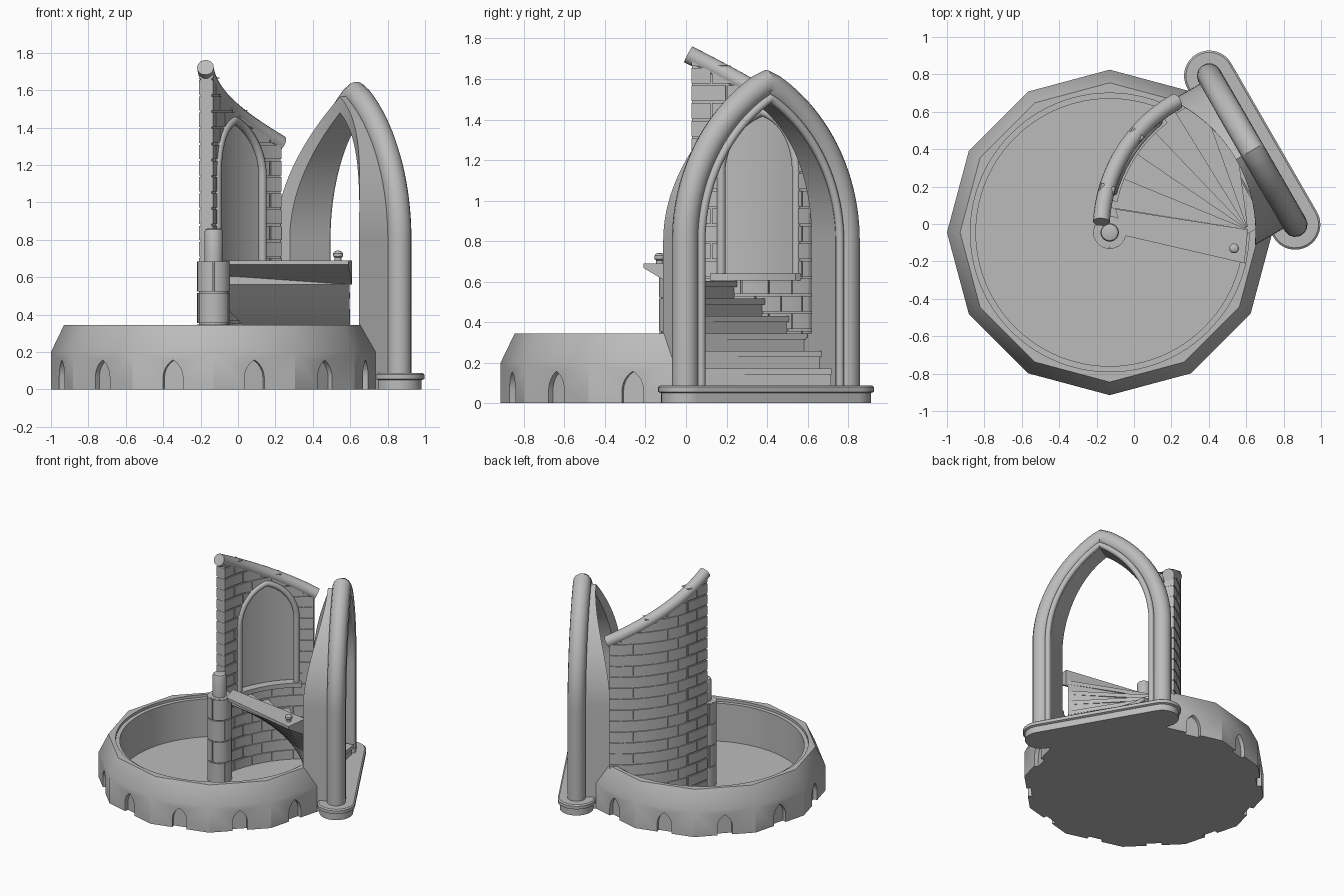
import bpy, bmesh
from math import sin, cos, radians, acos, sqrt, pi
from mathutils import Vector

if "Cube" in bpy.data.objects:
    bpy.data.objects.remove(bpy.data.objects["Cube"])

stone = bpy.data.materials.new("grey stone")
stone.use_nodes = True
stone.diffuse_color = (0.5, 0.5, 0.5, 1)
stone.node_tree.nodes["Principled BSDF"].inputs["Base Color"].default_value = (0.5, 0.5, 0.5, 1)

HUB = (-0.13, -0.045)       # centre of the basin
AXIS = (0.61, -0.03)        # axis of the winding stair
parts = []


def add_object(name, data):
    ob = bpy.data.objects.new(name, data)
    bpy.context.collection.objects.link(ob)
    return ob


def finish(name, bm):
    bmesh.ops.recalc_face_normals(bm, faces=bm.faces)
    me = bpy.data.meshes.new(name)
    bm.to_mesh(me)
    bm.free()
    me.materials.append(stone)
    ob = add_object(name, me)
    parts.append(ob)
    return ob


def loft(bm, rings, closed=False):
    """Join rings of points; cap the ends, or close the loop of rings."""
    vs = [[bm.verts.new(p) for p in r] for r in rings]
    n = len(vs[0])
    pairs = list(zip(vs, vs[1:])) + ([(vs[-1], vs[0])] if closed else [])
    for a, b in pairs:
        for i in range(n):
            j = (i + 1) % n
            bm.faces.new((a[i], a[j], b[j], b[i]))
    if not closed:
        bm.faces.new(vs[0])
        bm.faces.new(vs[-1])


def polar(c, r, deg, z):
    return Vector((c[0] + r * cos(radians(deg)), c[1] + r * sin(radians(deg)), z))


def turned(bm, c, levels, n=48, start=0):
    loft(bm, [[polar(c, r, start + 360 * i / n, z) for i in range(n)] for r, z in levels])


def sector(bm, c, r0, r1, a0, a1, low, high, n=4):
    """Curved block; low and high are heights or functions of the angle."""
    f = lambda h, a: h(a) if callable(h) else h
    rings = []
    for i in range(n + 1):
        a = a0 + (a1 - a0) * i / n
        lo, hi = f(low, a), f(high, a)
        rings.append([polar(c, r0, a, lo), polar(c, r1, a, lo),
                      polar(c, r1, a, hi), polar(c, r0, a, hi)])
    loft(bm, rings)


def pointed(half, rad, spring, bottom, n=14):
    """Outline of a pointed arch as (across, height) pairs."""
    end = acos((rad - half) / rad)
    side = [(half, bottom)]
    for i in range(n + 1):
        t = end * i / n
        side.append((rad * cos(t) - rad + half, spring + rad * sin(t)))
    return side + [(-u, z) for u, z in side[-2::-1]]


def place(deg, t, v, z):
    """Point at distance t from the hub towards deg, shifted sideways by v."""
    a = radians(deg)
    return Vector((HUB[0] + t * cos(a) - v * sin(a), HUB[1] + t * sin(a) + v * cos(a), z))


def tube(name, pts, rad):
    cu = bpy.data.curves.new(name, "CURVE")
    cu.dimensions = "3D"
    cu.bevel_depth, cu.bevel_resolution, cu.use_fill_caps = rad, 5, True
    sp = cu.splines.new("POLY")
    sp.points.add(len(pts) - 1)
    for p, q in zip(sp.points, pts):
        p.co = (*q, 1)
    tmp = add_object(name + " path", cu)
    me = bpy.data.meshes.new_from_object(tmp.evaluated_get(bpy.context.evaluated_depsgraph_get()))
    bpy.data.objects.remove(tmp)
    me.materials.clear()
    me.materials.append(stone)
    parts.append(add_object(name, me))


def cut(target, cutter, keep=False):
    mod = target.modifiers.new("cut", "BOOLEAN")
    mod.operation, mod.solver, mod.object = "DIFFERENCE", "EXACT", cutter
    me = bpy.data.meshes.new_from_object(target.evaluated_get(bpy.context.evaluated_depsgraph_get()))
    target.modifiers.clear()
    target.data = me
    if not keep:
        parts.remove(cutter)
        bpy.data.objects.remove(cutter)


# Twelve-sided basin with a stepped round well
bm = bmesh.new()
turned(bm, HUB, [(0.87, 0), (0.87, 0.2), (0.8, 0.345)], 12, 90)
basin = finish("basin", bm)
for rad, floor in ((0.745, 0.325), (0.715, 0.025)):
    bm = bmesh.new()
    turned(bm, HUB, [(rad, floor), (rad, 0.5)], 96)
    cut(basin, finish("well cutter", bm))

# Doorway through the basin wall
bm = bmesh.new()
loft(bm, [[place(30, t, v, z) for t, v in ((0.5, -0.373), (1.1, -0.373), (1.1, 0.373), (0.5, 0.373))]
          for z in (0.025, 0.6)])
cut(basin, finish("doorway cutter", bm))

# Small pointed niches around the basin
bm = bmesh.new()
for k in range(2, 12):
    outline = pointed(0.055, 0.11, 0.062, -0.02, 6)
    loft(bm, [[place(15 + 30 * k, t, u, z) for u, z in outline] for t in (0.81, 0.9)])
cut(basin, finish("niche cutter", bm))

# Plinth below the great arch
bm = bmesh.new()
rings = []
for rad, z in ((0.12, 0), (0.12, 0.05), (0.135, 0.056), (0.135, 0.08), (0.125, 0.088)):
    ring = []
    for side in (1, -1):
        for i in range(17):
            a = pi * i / 16
            ring.append(place(30, 0.88 + side * rad * cos(a), side * (0.459 + rad * sin(a)), z))
    rings.append(ring)
loft(bm, rings)
finish("arch_plinth", bm)

# Great arch: heavy roll, thin rib and deep reveal
tube("arch_roll", [place(30, 0.88, u, z) for u, z in pointed(0.46, 0.891, 0.8, 0.05, 24)], 0.066)
tube("arch_rib", [place(30, 0.925, u, z) for u, z in pointed(0.395, 0.826, 0.8, 0.05, 24)], 0.021)
bm = bmesh.new()
reveal = []
for (v, z), (w, y) in zip(pointed(0.373, 0.804, 0.8, 0, 24), pointed(0.447, 0.878, 0.8, 0, 24)):
    reveal.append([place(30, sqrt(0.78 ** 2 - v * v), v, z), place(30, 0.92, v, z),
                   place(30, 0.9, w, y), place(30, sqrt(0.78 ** 2 - w * w), w, y)])
loft(bm, reveal)
finish("arch_reveal", bm)

# Curved wall: core and bricks below a sloping top
COURSE = 0.0865
slope = lambda a: 1.32 + (a - 120) * 0.00705
bm = bmesh.new()
sector(bm, AXIS, 0.753, 0.814, 120.5, 175.5, 0.02, slope, 28)
core = finish("wall_core", bm)
bm = bmesh.new()
for row in range(20):
    z0 = 0.02 + row * COURSE
    edges = [120] + [120 + s for s in range(6 if row % 2 else 12, 54, 12)] + [176]
    for a, b in zip(edges, edges[1:]):
        a, b = a + 0.35, b - 0.35
        if slope(b) > z0 + 0.03:
            top = lambda t, z0=z0: max(z0 + 0.004, min(z0 + COURSE - 0.01, slope(t)))
            sector(bm, AXIS, 0.745, 0.822, a, b, z0, top)
bricks = finish("wall_bricks", bm)
tube("wall_coping", [polar(AXIS, 0.785, a, slope(a)) for a in range(119, 178, 2)], 0.045)

# Blind pointed window on the stair side of the wall
HALF, RISE = 0.234, 0.31
deg = lambda u: 147 + u / 0.745 * 180 / pi
arch_top = lambda a: 1.14 + sqrt(max(0, RISE ** 2 - (abs(radians(a - 147)) * 0.745 + RISE - HALF) ** 2))
bm = bmesh.new()
sector(bm, AXIS, 0.7, 0.79, deg(-HALF), deg(HALF), 0.63, arch_top, 28)
window = finish("window cutter", bm)
cut(core, window, True)
cut(bricks, window)
tube("window_frame", [polar(AXIS, 0.748, deg(u), z) for u, z in pointed(HALF - 0.01, RISE, 1.14, 0.63)], 0.022)
bm = bmesh.new()
sector(bm, AXIS, 0.715, 0.78, 127, 168, 0.605, 0.64, 16)
finish("window_sill", bm)

# Winding steps with a sloping soffit
bm = bmesh.new()
soffit = lambda a: max(0.02, 0.69 - COURSE * (171 - a) / 12 - 0.13)
for k in range(1, 7):
    a, z = 171 - 12 * k, 0.69 - COURSE * k
    sector(bm, AXIS, 0.015, 0.755, a, a + 12, soffit, z - 0.03)
    sector(bm, AXIS, 0.015, 0.755, a - 1.3, a + 12, z - 0.03, z)
finish("steps", bm)

# Landing that bridges from the stair to the column
bm = bmesh.new()
corners = ((-0.1, 0.08), (0.61, -0.03), (0.59, -0.21), (-0.06, -0.06))
loft(bm, [[(x, y, z) for (x, y), z in zip(corners, (0.61, 0.56, 0.668, 0.668))],
          [(x, y, 0.69) for x, y in corners]])
finish("landing", bm)

# Column of stone drums with a post on top
bm = bmesh.new()
turned(bm, HUB, [(0.078, 0.02), (0.078, 0.685)], 32)
for row in range(4):
    for k in range(3):
        a = 90 + 120 * k + 60 * (row % 2)
        z = 0.02 + 0.1675 * row
        sector(bm, HUB, 0.05, 0.088, a + 2, a + 118, z, z + 0.161, 12)
finish("column", bm)
bm = bmesh.new()
turned(bm, HUB, [(0.049, 0.68), (0.049, 0.845), (0.044, 0.856), (0.034, 0.86)], 32)
finish("column_post", bm)

# Small knob at the end of the landing
bm = bmesh.new()
turned(bm, (0.535, -0.13), [(0.018, 0.685), (0.018, 0.705), (0.026, 0.712), (0.026, 0.728),
                            (0.018, 0.738), (0.006, 0.742)], 20)
finish("landing_knob", bm)

# Smooth shading with crisp edges
bpy.ops.object.select_all(action="DESELECT")
for ob in parts:
    ob.select_set(True)
bpy.context.view_layer.objects.active = parts[0]
bpy.ops.object.shade_smooth_by_angle(angle=radians(28))
